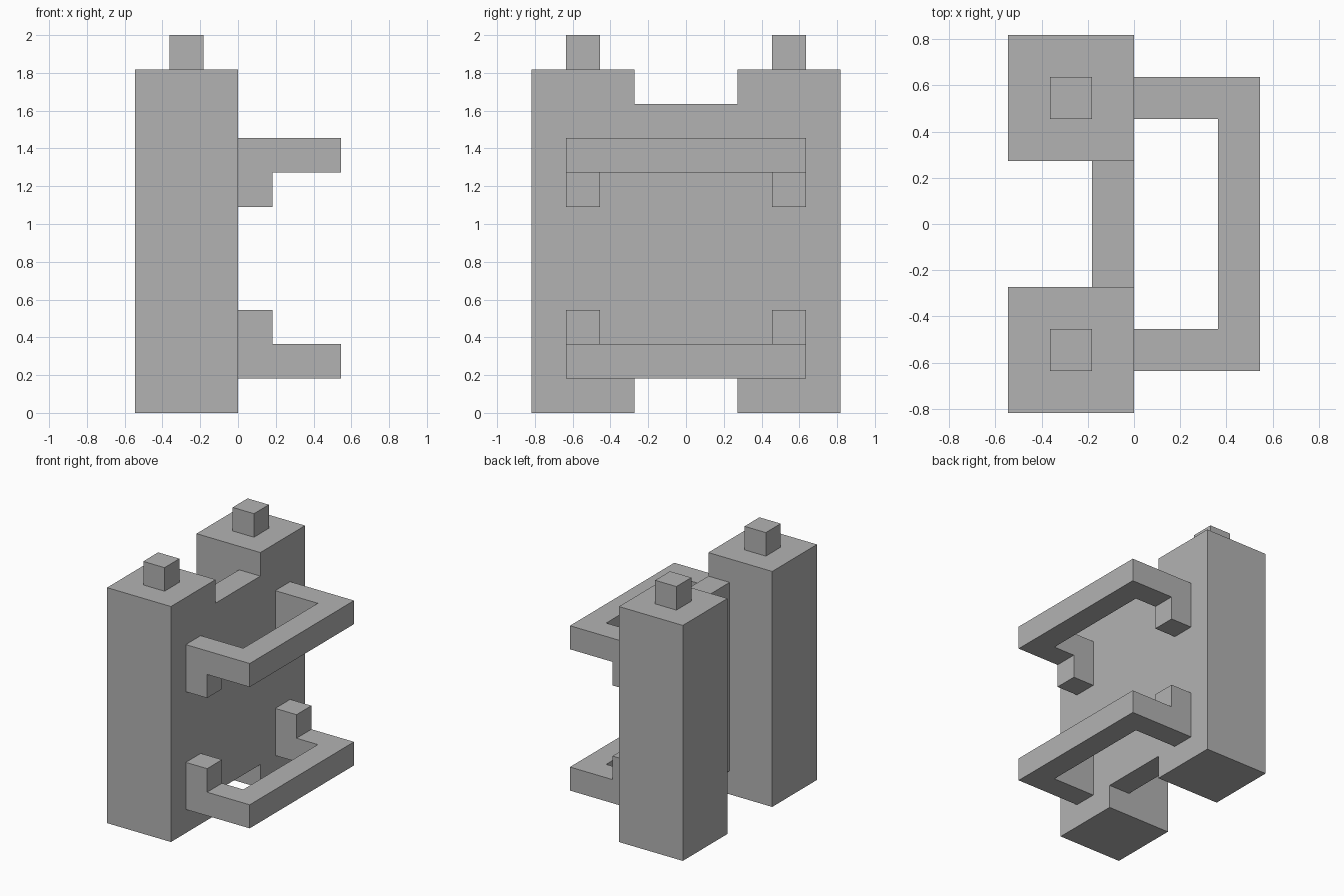
import bpy
import bmesh
from mathutils import Vector

if "Cube" in bpy.data.objects:
    bpy.data.objects.remove(bpy.data.objects["Cube"])

U = 2 / 11      # everything sits on a regular grid of this size
MID = 4.5       # height, in grid units, about which the rails mirror

grey = bpy.data.materials.new("plain grey")
grey.diffuse_color = (0.45, 0.45, 0.45, 1)
grey.use_nodes = True
grey.node_tree.nodes["Principled BSDF"].inputs["Base Color"].default_value = grey.diffuse_color


def prism(name, profile, z0, z1, open_sides=(), mirror=(False, False, False)):
    """Extrude an xy profile from z0 to z1, leaving hidden contact sides open."""
    bm = bmesh.new()
    base = bm.faces.new([bm.verts.new((x * U, y * U, (z0 - MID) * U)) for x, y in profile])
    top = bmesh.ops.extrude_face_region(bm, geom=[base], use_keep_orig=True)["geom"]
    bmesh.ops.translate(bm, vec=(0, 0, (z1 - z0) * U),
                        verts=[v for v in top if isinstance(v, bmesh.types.BMVert)])
    bmesh.ops.recalc_face_normals(bm, faces=bm.faces)
    hidden = [f for f in bm.faces
              if any(f.normal.dot(Vector(d)) > 0.9
                     and (d[0] == 0 or abs(f.calc_center_median().x) < 1e-4)
                     for d in open_sides)]
    bmesh.ops.delete(bm, geom=hidden, context='FACES')
    mesh = bpy.data.meshes.new(name)
    bm.to_mesh(mesh)
    bm.free()
    mesh.materials.append(grey)
    obj = bpy.data.objects.new(name, mesh)
    obj.location.z = MID * U
    bpy.context.collection.objects.link(obj)
    if any(mirror):
        obj.modifiers.new("mirror", 'MIRROR').use_axis = mirror
    return obj


def rect(x0, x1, y0, y1):
    return [(x0, y0), (x1, y0), (x1, y1), (x0, y1)]


BOTH_SIDES = (False, True, False)
UP_DOWN = (False, False, True)
ALL_FOUR = (False, True, True)
BACK, TOP, BOTTOM = (-1, 0, 0), (0, 0, 1), (0, 0, -1)

# Two upright columns with a peg on each
prism("column", rect(-3, 0, 1.5, 4.5), 0, 10, mirror=BOTH_SIDES)
prism("top_peg", rect(-2, -1, 2.5, 3.5), 10, 11, [BOTTOM], BOTH_SIDES)

# Thin panel joining the columns
prism("panel", rect(-1, 0, -1.5, 1.5), 1, 9, [(0, 1, 0), (0, -1, 0)])

# U-shaped rails, upper and lower
u_shape = [(0, -3.5), (3, -3.5), (3, 3.5), (0, 3.5),
           (0, 2.5), (2, 2.5), (2, -2.5), (0, -2.5)]
prism("rail", u_shape, 7, 8, [BACK], UP_DOWN)

# Brackets under the upper rail and above the lower one
prism("rail_bracket", rect(0, 1, 2.5, 3.5), 6, 7, [BACK, TOP], ALL_FOUR)
